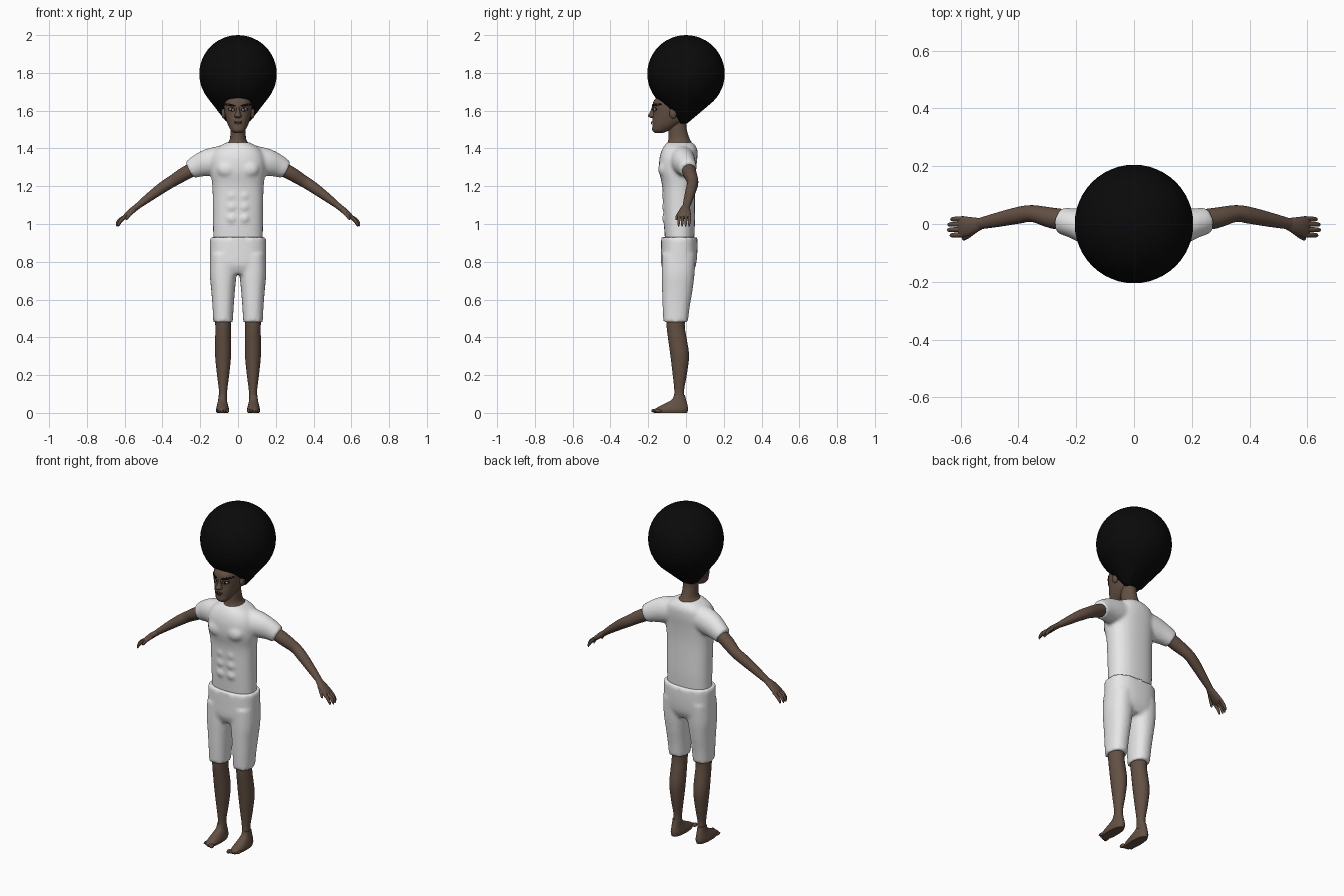
import bpy, bmesh, math
from mathutils import Vector, Matrix
from mathutils.bvhtree import BVHTree

if "Cube" in bpy.data.objects:
    bpy.data.objects.remove(bpy.data.objects["Cube"])


def material(name, rgb):
    m = bpy.data.materials.new(name)
    m.diffuse_color = (*rgb, 1)
    m.use_nodes = True
    m.node_tree.nodes["Principled BSDF"].inputs["Base Color"].default_value = m.diffuse_color
    return m


SKIN = material("brown skin", (0.125, 0.08, 0.056))
CLOTH = material("white cloth", (0.8, 0.8, 0.8))
HAIR = material("black hair", (0.003, 0.003, 0.003))
LIP = material("dark lips", (0.07, 0.035, 0.028))
IRIS = material("dark iris", (0.02, 0.012, 0.008))


def spline(rows, steps=4):
    """Catmull-Rom through rows of numbers."""
    out = []
    for i in range(len(rows) - 1):
        p0, p1, p2 = rows[max(i - 1, 0)], rows[i], rows[i + 1]
        p3 = rows[min(i + 2, len(rows) - 1)]
        for k in range(steps):
            t = k / steps
            out.append([0.5 * (2 * b + (c - a) * t + (2 * a - 5 * b + 4 * c - d) * t * t
                               + (3 * b - a - 3 * c + d) * t ** 3)
                        for a, b, c, d in zip(p0, p1, p2, p3)])
    return out + [list(rows[-1])]


def loft(bm, rows, flat=False, n=24, power=2.0, side=1):
    """Capped skin over rings given as x, y, z, half width, half depth."""
    rows = spline(rows)
    pts = [Vector((r[0] * side, r[1], r[2])) for r in rows]
    rings = []
    for i, (p, r) in enumerate(zip(pts, rows)):
        t = pts[min(i + 1, len(pts) - 1)] - pts[max(i - 1, 0)]
        u = Vector((1, 0, 0)) if flat else t.cross(Vector((0, 1, 0))).normalized()
        v = Vector((0, 1, 0)) if flat else u.cross(t).normalized()
        ring = []
        for k in range(n):
            c, s = math.cos(2 * math.pi * k / n), math.sin(2 * math.pi * k / n)
            c = math.copysign(abs(c) ** (2 / power), c)
            s = math.copysign(abs(s) ** (2 / power), s)
            ring.append(bm.verts.new(p + u * r[3] * c + v * r[4] * s))
        rings.append(ring)
    for a, b in zip(rings, rings[1:]):
        for k in range(n):
            bm.faces.new((a[k], a[(k + 1) % n], b[(k + 1) % n], b[k]))
    bm.faces.new(rings[0])
    bm.faces.new(rings[-1])


def column(rows, x=0):
    """Rows of z, front y, back y, half width."""
    return [(x, (f + b) / 2, z, w, (b - f) / 2) for z, f, b, w in rows]


def ball(bm, centre, radii, seg=16):
    m = Matrix.Translation(centre) @ Matrix.Diagonal((*radii, 1))
    bmesh.ops.create_uvsphere(bm, u_segments=seg, v_segments=seg // 2, radius=1, matrix=m)


def finish(bm, name, mat, voxel=0, angle=50):
    bmesh.ops.recalc_face_normals(bm, faces=bm.faces)
    me = bpy.data.meshes.new(name)
    bm.to_mesh(me)
    bm.free()
    ob = bpy.data.objects.new(name, me)
    bpy.context.collection.objects.link(ob)
    me.materials.append(mat)
    for p in me.polygons:
        p.use_smooth = True
    if voxel:  # fuse the overlapping volumes into one soft skin
        r = ob.modifiers.new("fuse", 'REMESH')
        r.mode, r.voxel_size, r.use_smooth_shade = 'VOXEL', voxel, True
        s = ob.modifiers.new("soften", 'SMOOTH')
        s.factor, s.iterations = 0.5, 4
    else:
        bpy.ops.object.select_all(action='DESELECT')
        ob.select_set(True)
        bpy.context.view_layer.objects.active = ob
        bpy.ops.object.shade_smooth_by_angle(angle=math.radians(angle))
    return ob


# Shirt: torso, sleeves, chest and stomach muscles
bm = bmesh.new()
loft(bm, column([(.9, -.11, .042, .131), (1.0, -.117, .047, .132), (1.1, -.121, .047, .133),
                 (1.2, -.126, .047, .136), (1.28, -.142, .052, .145), (1.35, -.14, .06, .142),
                 (1.40, -.124, .058, .115), (1.432, -.10, .035, .062)]), True, 40, 2.4)
for s in (1, -1):
    loft(bm, [(.06, -.025, 1.345, .075, .07), (.15, -.012, 1.327, .073, .063),
              (.21, .003, 1.308, .061, .052), (.254, .012, 1.286, .049, .046)], side=s)
    ball(bm, (s * .058, -.115, 1.29), (.055, .033, .045))
    for z in (1.03, 1.09, 1.15):
        ball(bm, (s * .033, -.105, z), (.028, .024, .027))
finish(bm, "shirt", CLOTH, .01)

# Shorts: hips and two legs
bm = bmesh.new()
loft(bm, column([(.93, -.131, .06, .149), (.85, -.132, .06, .149),
                 (.78, -.13, .052, .148), (.735, -.11, .03, .14)]), True, 40, 2.5)
for s in (1, -1):
    loft(bm, column([(.84, -.128, .052, .068), (.74, -.129, .046, .071), (.65, -.127, .035, .063),
                     (.56, -.124, .02, .056), (.48, -.12, .01, .052)], .079), True, side=s, power=2.3)
finish(bm, "shorts", CLOTH, .01)

# Legs and feet
for s, word in ((1, "left"), (-1, "right")):
    bm = bmesh.new()
    loft(bm, column([(.52, -.105, -.005, .044), (.45, -.102, -.006, .041), (.38, -.093, .006, .042),
                     (.30, -.082, .016, .042), (.20, -.07, .004, .032), (.12, -.062, -.01, .022),
                     (.06, -.065, -.005, .022)], .079), True, side=s)
    finish(bm, word + "_leg", SKIN)
    bm = bmesh.new()
    loft(bm, column([(0, -.165, .006, .030), (.015, -.17, .01, .034), (.03, -.15, .01, .032),
                     (.05, -.11, .006, .027), (.07, -.075, 0, .023), (.095, -.063, -.006, .021)],
                    .082), True, side=s, power=2.3)
    for i in range(5):
        ball(bm, (s * (.056 + i * .0135), -.166 + i * .005, .011),
             (.0095 - i * .0007, .018, .011 - i * .0006), 12)
    finish(bm, word + "_foot", SKIN)

# Arms, hands and fingers
for s, word in ((1, "left"), (-1, "right")):
    bm = bmesh.new()
    loft(bm, [(.2, .01, 1.31, .036, .036), (.28, .02, 1.268, .036, .036), (.35, .036, 1.225, .031, .029),
              (.40, .03, 1.193, .029, .029), (.47, .015, 1.142, .023, .025),
              (.54, 0, 1.088, .015, .019)], side=s)
    finish(bm, word + "_arm", SKIN)
    bm = bmesh.new()
    loft(bm, [(.525, .002, 1.098, .015, .018), (.56, -.006, 1.072, .016, .03),
              (.59, -.01, 1.047, .013, .036), (.606, -.011, 1.033, .007, .034)], side=s, n=16)
    for i, tip in enumerate((.634, .643, .642, .632)):
        y = -.037 + i * .0185
        loft(bm, [(.59, y, 1.045, .009, .009), (tip - .017, y - .001, 1.022, .009, .0085),
                  (tip - .004, y - .002, 1.003, .0075, .007), (tip, y - .002, .988, .003, .003)],
             side=s, n=10)
    loft(bm, [(.55, -.02, 1.073, .011, .011), (.575, -.04, 1.05, .0095, .01),
              (.588, -.05, 1.03, .007, .007), (.59, -.053, 1.022, .003, .003)], side=s, n=10)
    finish(bm, word + "_hand", SKIN)

# Neck
bm = bmesh.new()
loft(bm, column([(1.39, -.11, .04, .075), (1.425, -.1, .034, .058), (1.45, -.093, .02, .043),
                 (1.5, -.092, .004, .04), (1.56, -.09, 0, .04)]), True)
finish(bm, "neck", SKIN)

# Head with nose and ears
bm = bmesh.new()
loft(bm, column([(1.481, -.162, -.125, .02), (1.495, -.178, -.09, .036), (1.52, -.178, -.045, .051),
                 (1.55, -.178, -.005, .062), (1.59, -.174, .01, .071), (1.63, -.177, .02, .074),
                 (1.66, -.165, .02, .071), (1.70, -.12, .01, .05)]), True, 32, 2.3)
bmesh.ops.recalc_face_normals(bm, faces=bm.faces)
face = BVHTree.FromBMesh(bm)
loft(bm, column([(1.561, -.184, -.15, .012), (1.571, -.201, -.15, .019), (1.585, -.195, -.15, .014),
                 (1.605, -.185, -.15, .009), (1.628, -.178, -.15, .01)]), True, 16)
for s in (1, -1):
    ball(bm, (s * .076, -.068, 1.588), (.012, .02, .03))
finish(bm, "head", SKIN)


def patch(name, mat, x, z, w, h, lift, tilt=0):
    """Thin oval plate laid on the face."""
    b = bmesh.new()
    bmesh.ops.create_circle(b, cap_ends=True, cap_tris=True, segments=20, radius=1)
    for v in b.verts:
        px = x + v.co.x * w
        pz = z + v.co.y * h + v.co.x * tilt
        hit = face.ray_cast(Vector((px, -1, pz)), Vector((0, 1, 0)))[0]
        v.co = (px, (hit.y if hit else -.12) - lift, pz)
    ob = finish(b, name, mat)
    sol = ob.modifiers.new("plate", 'SOLIDIFY')
    sol.thickness, sol.offset = .002, 0


# Eyes, brows and mouth
for s, word in ((1, "left"), (-1, "right")):
    patch(word + "_eyelid", IRIS, s * .034, 1.607, .0185, .0105, .002, s * .002)
    patch(word + "_eye", CLOTH, s * .034, 1.605, .0135, .0058, .004, s * .002)
    patch(word + "_iris", IRIS, s * .034, 1.605, .0055, .0058, .006)
    patch(word + "_brow", HAIR, s * .041, 1.63, .027, .0065, .004, s * .004)
patch("upper_lip", LIP, 0, 1.541, .022, .0045, .004)
patch("lower_lip", LIP, 0, 1.533, .018, .005, .005)

# Hair: large ball drawn down to the nape
bm = bmesh.new()
bmesh.ops.create_uvsphere(bm, u_segments=48, v_segments=24, radius=.205,
                          matrix=Matrix.Translation((0, 0, 1.795)))
for z, y, rx, ry in ((1.533, -.015, .045, .022), (1.545, -.014, .065, .032), (1.58, -.01, .093, .04)):
    for k in range(24):
        a = 2 * math.pi * k / 24
        bm.verts.new((rx * math.cos(a), y + ry * math.sin(a), z))
hull = bmesh.ops.convex_hull(bm, input=bm.verts[:])
inside = {g for g in hull["geom_interior"] + hull["geom_unused"] if isinstance(g, bmesh.types.BMVert)}
bmesh.ops.delete(bm, geom=list(inside), context='VERTS')
finish(bm, "hair", HAIR)
